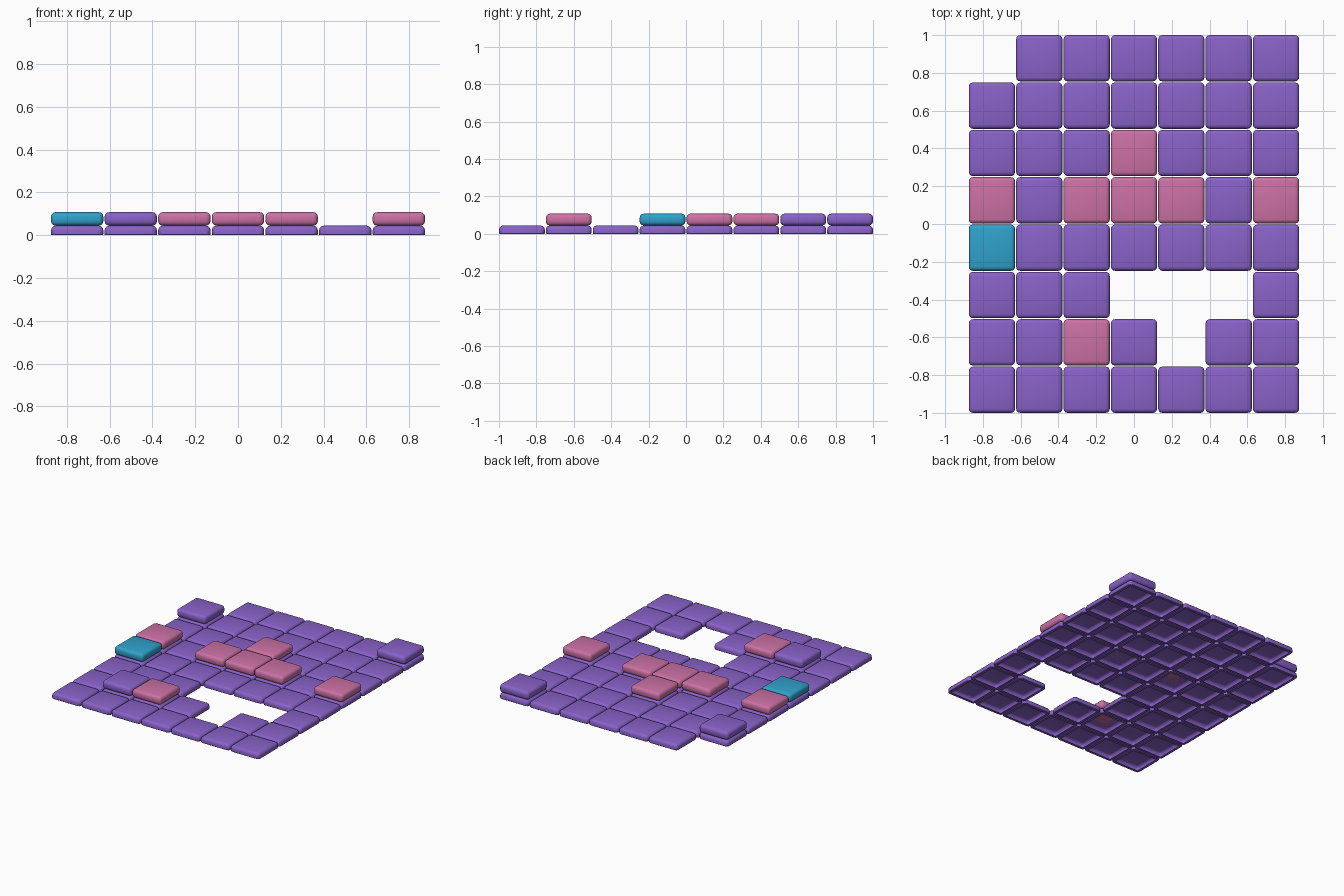
import bpy, bmesh
from mathutils import Matrix

if "Cube" in bpy.data.objects:
    bpy.data.objects.remove(bpy.data.objects["Cube"])

PITCH, WIDTH, HEIGHT, BEVEL = 0.2507, 0.245, 0.0635, 0.022
BASE_TOP = 0.0445

# Floor plan, back row first: # = base tile only, . = gap,
# U = purple raised tile, P = pink raised tile, B = blue raised tile
PLAN = [
    ".#####U",
    "U######",
    "###P###",
    "P#PPP#P",
    "B######",
    "###...#",
    "#UP#.##",
    "#######",
]


def material(name, color):
    m = bpy.data.materials.new(name)
    m.diffuse_color = (*color, 1)
    m.use_nodes = True
    m.node_tree.nodes["Principled BSDF"].inputs["Base Color"].default_value = m.diffuse_color
    return m


PURPLE = material("purple", (0.25, 0.122, 0.58))
PINK = material("pink", (0.60, 0.165, 0.375))
BLUE = material("blue", (0.03, 0.36, 0.60))


def tile_mesh(name, top, mat, grounded=False):
    """Rounded square tile; grounded tiles are flattened at z = 0 and open below."""
    bm = bmesh.new()
    bmesh.ops.create_cube(bm, size=1, matrix=Matrix.Translation((0, 0, top - HEIGHT / 2))
                          @ Matrix.Diagonal((WIDTH, WIDTH, HEIGHT, 1)))
    bmesh.ops.bevel(bm, geom=bm.edges[:], offset=BEVEL, segments=3,
                    profile=0.5, affect='EDGES', clamp_overlap=True)
    if grounded:
        bm.normal_update()
        under = min(bm.faces, key=lambda f: f.calc_center_median().z)
        bmesh.ops.delete(bm, geom=[under], context='FACES_ONLY')
        for v in bm.verts:
            v.co.z = max(v.co.z, 0)
    me = bpy.data.meshes.new(name)
    bm.to_mesh(me)
    bm.free()
    me.materials.append(mat)
    me.shade_smooth()
    me.set_sharp_from_angle(angle=0.7)
    return me


base = tile_mesh("base_tile", BASE_TOP, PURPLE, grounded=True)
raised_top = BASE_TOP + HEIGHT
raised = {
    "U": tile_mesh("purple_raised_tile", raised_top, PURPLE),
    "P": tile_mesh("pink_raised_tile", raised_top, PINK),
    "B": tile_mesh("blue_raised_tile", raised_top, BLUE),
}


def place(me, x, y):
    ob = bpy.data.objects.new(me.name, me)
    ob.location = (x, y, 0)
    bpy.context.collection.objects.link(ob)


# Lay the base floor and the raised tiles on it
for r, row in enumerate(PLAN):
    for c, cell in enumerate(row):
        x, y = (c - 3) * PITCH, (3.5 - r) * PITCH
        if cell != ".":
            place(base, x, y)
        if cell in raised:
            place(raised[cell], x, y)
